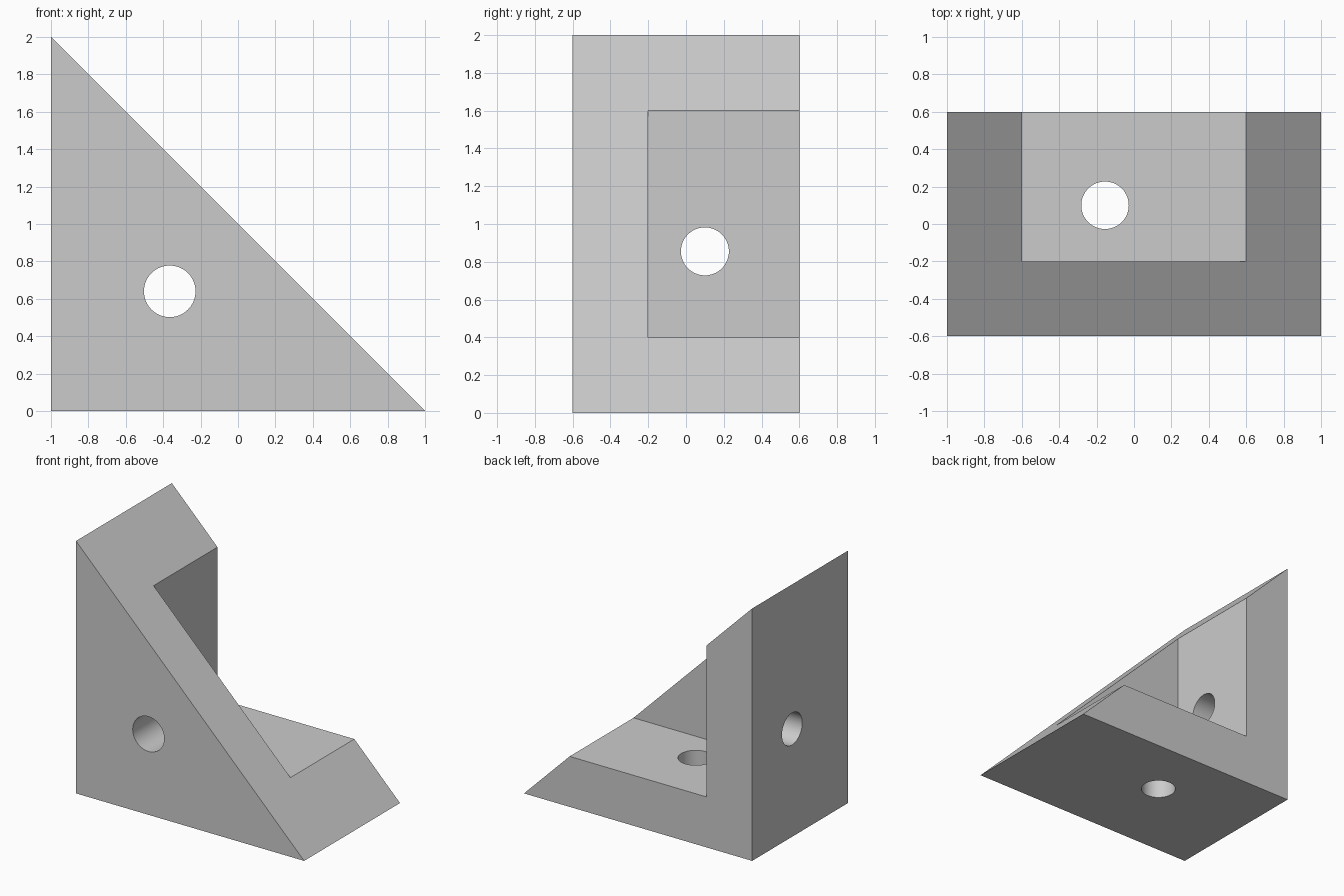
import bpy, bmesh
from math import pi
from mathutils import Matrix, Vector

cube = bpy.data.objects.get("Cube")
if cube:
    bpy.data.objects.remove(cube, do_unlink=True)

grey = bpy.data.materials.new("plain_grey")
grey.use_nodes = True
colour = (0.6, 0.6, 0.6, 1)
grey.diffuse_color = colour
grey.node_tree.nodes["Principled BSDF"].inputs["Base Color"].default_value = colour


def add_object(name, bm):
    bmesh.ops.recalc_face_normals(bm, faces=bm.faces[:])
    mesh = bpy.data.meshes.new(name)
    bm.to_mesh(mesh)
    bm.free()
    mesh.materials.append(grey)
    obj = bpy.data.objects.new(name, mesh)
    bpy.context.collection.objects.link(obj)
    return obj


def cut(target, cutter):
    cutter.hide_render = True
    mod = target.modifiers.new(cutter.name, "BOOLEAN")
    mod.operation = "DIFFERENCE"
    mod.solver = "EXACT"
    mod.object = cutter
    bpy.context.view_layer.objects.active = target
    bpy.ops.object.modifier_apply(modifier=mod.name)
    bpy.data.objects.remove(cutter, do_unlink=True)


# Solid triangular wedge
bm = bmesh.new()
profile = [bm.verts.new((x, -0.6, z)) for x, z in ((-1, 0), (1, 0), (-1, 2))]
face = bm.faces.new(profile)
side = bmesh.ops.extrude_face_region(bm, geom=[face])["geom"]
bmesh.ops.translate(bm, vec=(0, 1.2, 0),
                    verts=[v for v in side if isinstance(v, bmesh.types.BMVert)])
bracket = add_object("corner_bracket", bm)

# Pocket leaving three walls that meet in a corner
low, size = Vector((-0.6, -0.2, 0.4)), Vector((2, 2, 2))
bm = bmesh.new()
bmesh.ops.create_cube(bm, size=1, matrix=Matrix.Translation(low + size / 2)
                      @ Matrix.Diagonal(size).to_4x4())
cut(bracket, add_object("pocket_cutter", bm))

# One round bolt hole through each wall
holes = (
    ("front_hole", (-0.365, -0.4, 0.64), 0.138, Matrix.Rotation(pi / 2, 4, "X")),
    ("side_hole", (-0.8, 0.1, 0.855), 0.127, Matrix.Rotation(pi / 2, 4, "Y")),
    ("base_hole", (-0.155, 0.1, 0.2), 0.127, Matrix.Identity(4)),
)
for name, centre, radius, turn in holes:
    bm = bmesh.new()
    bmesh.ops.create_cone(bm, cap_ends=True, segments=64, radius1=radius,
                          radius2=radius, depth=0.6,
                          matrix=Matrix.Translation(centre) @ turn)
    cut(bracket, add_object(name, bm))

# Smooth hole walls, crisp edges
bpy.ops.object.select_all(action="DESELECT")
bracket.select_set(True)
bpy.context.view_layer.objects.active = bracket
bpy.ops.object.shade_smooth_by_angle(angle=pi / 6)
